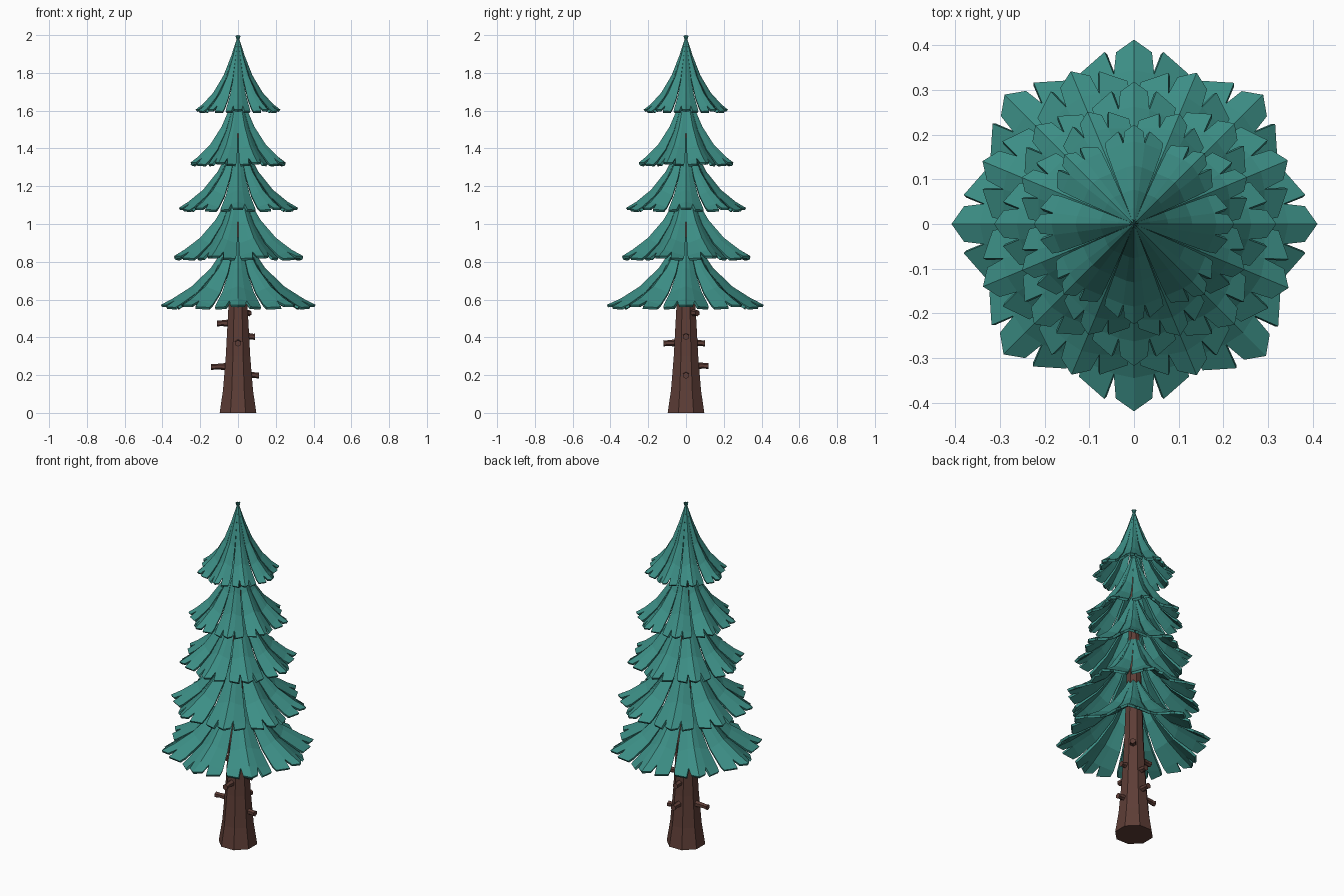
import bpy, bmesh, math, random
from mathutils import Vector, Matrix

if "Cube" in bpy.data.objects:
    bpy.data.objects.remove(bpy.data.objects["Cube"])
random.seed(4)


def material(name, rgb):
    m = bpy.data.materials.new(name)
    m.diffuse_color = (*rgb, 1)
    m.use_nodes = True
    m.node_tree.nodes["Principled BSDF"].inputs["Base Color"].default_value = m.diffuse_color
    return m


GREEN = material("teal needles", (0.045, 0.27, 0.235))
BROWN = material("dark bark", (0.11, 0.047, 0.037))


def make_object(name, bm, mat):
    bmesh.ops.recalc_face_normals(bm, faces=bm.faces)
    me = bpy.data.meshes.new(name)
    bm.to_mesh(me)
    bm.free()
    me.materials.append(mat)
    ob = bpy.data.objects.new(name, me)
    bpy.context.collection.objects.link(ob)
    return ob


# Trunk: tapered octagon with a flared foot
bm = bmesh.new()
rings = []
for r, z in [(0.105, 0), (0.086, 0.12), (0.07, 0.3), (0.055, 0.56), (0.04, 1.0), (0.015, 1.6)]:
    rings.append([bm.verts.new((r * math.cos(a), r * math.sin(a), z))
                  for a in [math.radians(22.5 + 45 * i) for i in range(8)]])
for lo, hi in zip(rings, rings[1:]):
    for i in range(8):
        j = (i + 1) % 8
        bm.faces.new((lo[i], lo[j], hi[j], hi[i]))
bm.faces.new(rings[0][::-1])
bm.faces.new(rings[-1])
make_object("trunk", bm, BROWN)

# Broken branch stubs: direction in degrees, height, reach from the axis
bm = bmesh.new()
for ang, z, reach in [(180, 0.245, 0.142), (180, 0.475, 0.112), (0, 0.405, 0.09),
                      (0, 0.2, 0.112), (-90, 0.37, 0.12), (90, 0.37, 0.1),
                      (90, 0.25, 0.12), (45, 0.53, 0.085)]:
    a = math.radians(ang)
    d = Vector((math.cos(a), math.sin(a), 0))
    start = d * 0.03
    rot = d.to_track_quat('Z', 'Y').to_matrix().to_4x4()
    mid = (start + d * reach) / 2 + Vector((0, 0, z))
    bmesh.ops.create_cone(bm, cap_ends=True, segments=6, radius1=0.022, radius2=0.012,
                          depth=reach - 0.03, matrix=Matrix.Translation(mid) @ rot)
    # thicker end knob
    knob = d * (reach - 0.014) + Vector((0, 0, z - 0.002))
    bmesh.ops.create_cone(bm, cap_ends=True, segments=6, radius1=0.012, radius2=0.017,
                          depth=0.028, matrix=Matrix.Translation(knob) @ rot)
make_object("branch_stubs", bm, BROWN)

# Frond slope: (fraction of radius, fraction of drop)
SLOPE = [(0.0, 0.0), (0.16, 0.28), (0.34, 0.54), (0.58, 0.77), (0.82, 0.92), (1.0, 1.0)]
COLS = [-1, -0.37, 0, 0.37, 1]
# Three teeth at the end: (angular fraction, reach fraction) per tooth
TEETH = [[(-0.96, 0.91), (-0.47, 0.97)],
         [(-0.29, 0.95), (0, 1.0), (0.29, 0.95)],
         [(0.47, 0.97), (0.96, 0.91)]]
HALF = math.radians(22.5)


def add_frond(bm, heading, radius, top, drop):
    """One folded fan with a raised middle and a three-toothed end."""
    k = random.uniform(0.97, 1.0)

    def point(u, f):
        for (f0, d0), (f1, d1) in zip(SLOPE, SLOPE[1:]):
            if f <= f1:
                break
        t = (f - f0) / (f1 - f0)
        a = heading + u * HALF * (1 - 0.09 * f)
        sag = 0.035 * abs(u) * min(1, f * 2.5) * (0.5 + radius)
        edge = 1 - 0.05 * abs(u)
        r = f * radius * edge * (k if f > 0.9 else 1)
        return bm.verts.new((r * math.cos(a), r * math.sin(a),
                             top - drop * (d0 + t * (d1 - d0)) - sag))

    tip = point(0, 0)
    rows = [[point(u, f) for u in COLS] for f in [s[0] for s in SLOPE[1:-1]]]
    for i in range(4):
        bm.faces.new((tip, rows[0][i], rows[0][i + 1]))
    for a, b in zip(rows, rows[1:]):
        for i in range(4):
            bm.faces.new((a[i], b[i], b[i + 1], a[i + 1]))
    # teeth leave V notches at the two inner columns
    last = rows[-1]
    left, mid, right = [[point(u, f) for u, f in tooth] for tooth in TEETH]
    bm.faces.new((last[0], left[0], left[1], last[1]))
    bm.faces.new((last[1], mid[0], mid[1], last[2]))
    bm.faces.new((last[2], mid[1], mid[2], last[3]))
    bm.faces.new((last[3], right[0], right[1], last[4]))


# Foliage tiers: radius, top, ridge-tip height, turn in degrees
TIERS = [(0.42, 1.0, 0.572, 0), (0.375, 1.25, 0.83, 22.5), (0.32, 1.5, 1.085, 0),
         (0.275, 1.74, 1.325, 22.5), (0.225, 2.0, 1.605, 0)]
for n, (radius, top, low, turn) in enumerate(TIERS):
    bm = bmesh.new()
    for i in range(8):
        add_frond(bm, math.radians(turn + 45 * i), radius, top, top - low)
    ob = make_object(f"foliage_tier_{n + 1}", bm, GREEN)
    # keep normals facing up so thickness grows downward
    bm = bmesh.new()
    bm.from_mesh(ob.data)
    bm.normal_update()
    bmesh.ops.reverse_faces(bm, faces=[f for f in bm.faces if f.normal.z < 0])
    bm.to_mesh(ob.data)
    bm.free()
    mod = ob.modifiers.new("thickness", 'SOLIDIFY')
    mod.thickness = 0.014
    mod.offset = -1
